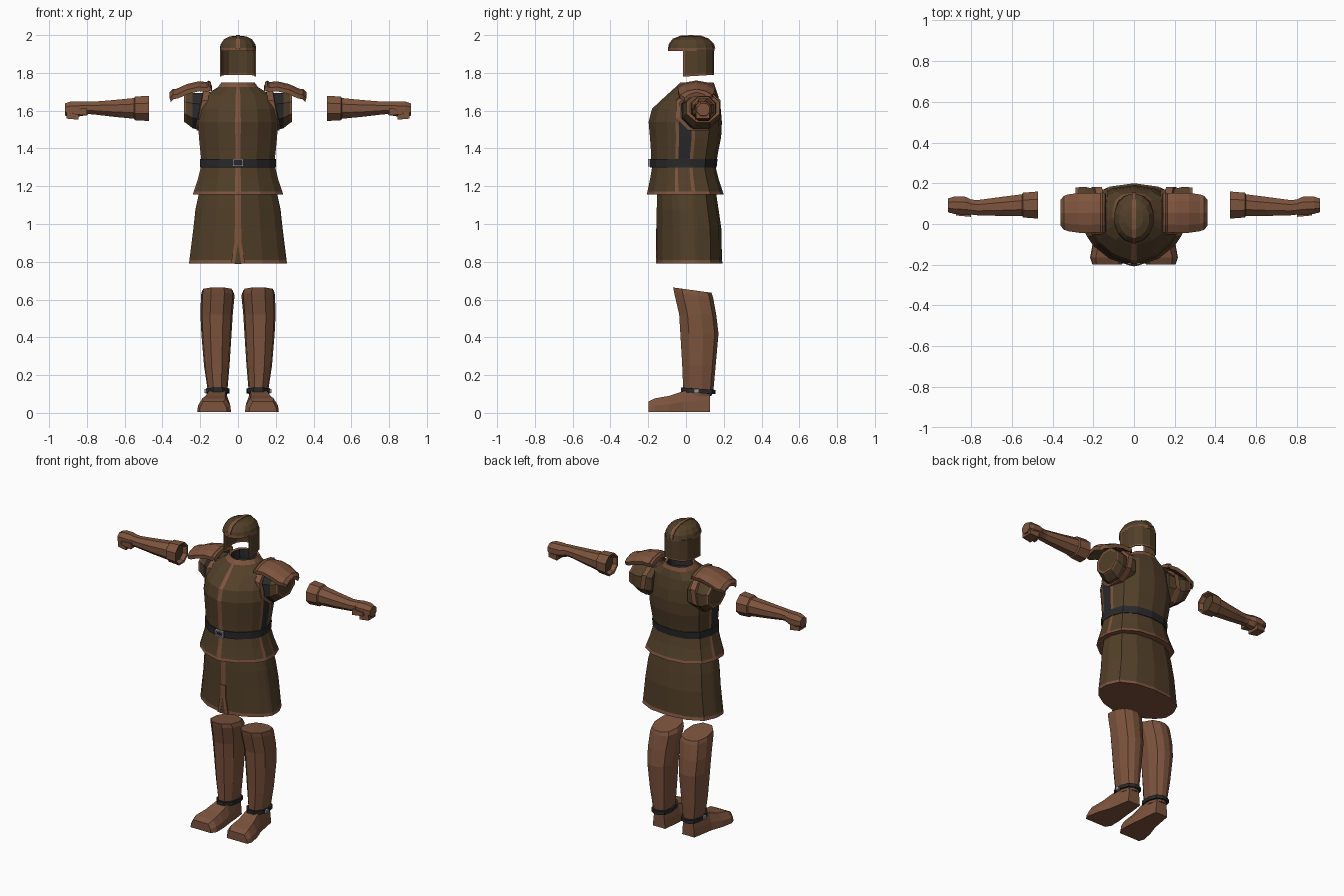
import bpy, bmesh, math
from mathutils import Vector


def material(name, rgb):
    m = bpy.data.materials.new(name)
    m.diffuse_color = (*rgb, 1)
    return m


MATS = [material("dark_brown_cloth", (0.083, 0.050, 0.022)),
        material("brown_leather", (0.205, 0.088, 0.047)),
        material("black_leather", (0.022, 0.021, 0.023)),
        material("steel", (0.30, 0.32, 0.35))]
CLOTH, LEATHER, BLACK, STEEL = range(4)


def skin(name, rings, mat, caps=(None, None), side=1, closed=True, thick=0):
    """Join rings of points into a surface; mat is an index or mat(row, seg)."""
    bm = bmesh.new()
    vs = [[bm.verts.new((p[0] * side, p[1], p[2])) for p in r] for r in rings]
    n = len(vs[0])
    for i in range(len(vs) - 1):
        for j in range(n if closed else n - 1):
            k = (j + 1) % n
            f = bm.faces.new((vs[i][j], vs[i][k], vs[i + 1][k], vs[i + 1][j]))
            f.material_index = mat(i, j) if callable(mat) else mat
    for ring, c in ((vs[0], caps[0]), (vs[-1], caps[1])):
        if c is not None:
            bm.faces.new(ring).material_index = c
    bmesh.ops.recalc_face_normals(bm, faces=bm.faces)
    me = bpy.data.meshes.new(name)
    bm.to_mesh(me)
    bm.free()
    for m in MATS:
        me.materials.append(m)
    ob = bpy.data.objects.new(name, me)
    bpy.context.collection.objects.link(ob)
    if thick:
        s = ob.modifiers.new("thickness", 'SOLIDIFY')
        s.thickness = thick
    return ob


def box(name, lo, hi, mat, side=1, taper=0.0):
    """Box along x, its far end narrowed by taper."""
    def ring(x, t):
        return [(x, lo[1] + t, lo[2] + t), (x, hi[1] - t, lo[2] + t),
                (x, hi[1] - t, hi[2] - t), (x, lo[1] + t, hi[2] - t)]
    return skin(name, [ring(lo[0], 0), ring(hi[0], taper)], mat, (mat, mat), side)


def level(section, z, x0, x1, yf, yb, tilt=0):
    cx, hx, cy, hy = (x0 + x1) / 2, (x1 - x0) / 2, (yf + yb) / 2, (yb - yf) / 2
    return [(cx + u * hx, cy + v * hy, z - tilt * v) for u, v in section]


def octagon(x, cy, cz, ry, rz, lean=0):
    a = [math.pi / 8 + i * math.pi / 4 for i in range(8)]
    return [(x - lean * math.sin(t), cy + ry * math.cos(t) * 1.06,
             cz + rz * math.sin(t) * 1.06) for t in a]


# Body cross-section: front stripe, side slits with trim
half = [(.07, -.985), (.5, -.82), (.84, -.5), (.97, -.27), (1, -.18), (1, .17),
        (.98, .27), (.86, .65), (.5, .92)]
BODY = [(0, -1)] + half + [(0, 1)] + [(-u, v) for u, v in reversed(half)]


def fold(j):
    """Segment number counted from the front on either half."""
    return min(j, len(BODY) - 1 - j)


def body(rows):
    return [level(BODY, z, -w, w, f, b) for z, w, f, b in rows]


def torso_mat(i, j):
    s = fold(j)
    if i >= 6:
        return LEATHER if i < 8 else BLACK
    if s == 0 or (s in (4, 6) and i < 3):
        return LEATHER
    return BLACK if s == 5 and i < 3 else CLOTH


# Torso with collar and neck hole
skin("torso", body([(1.32, .192, -.183, .160), (1.39, .2, -.186, .172),
                    (1.46, .207, -.191, .186), (1.54, .212, -.198, .190),
                    (1.61, .2, -.180, .184), (1.68, .178, -.105, .170),
                    (1.725, .105, -.055, .155), (1.75, .088, -.03, .146),
                    (1.745, .075, -.02, .135), (1.69, .07, -.01, .13)]),
     torso_mat, (CLOTH, BLACK))

# Belt and buckle
skin("belt", body([(1.30, .192, -.18, .15), (1.30, .2, -.190, .162),
                   (1.345, .2, -.192, .167), (1.345, .19, -.18, .15)]), BLACK)
for z in (1.304, 1.337):
    box("buckle_bar", (-.03, -.2, z), (.03, -.187, z + .008), STEEL)
for x in (-.03, .022):
    box("buckle_side", (x, -.2, 1.304), (x + .008, -.187, 1.345), STEEL)

# Flared hem below the belt
skin("tunic_hem", body([(1.31, .194, -.178, .155), (1.24, .212, -.190, .172),
                        (1.172, .234, -.204, .195), (1.155, .24, -.208, .2)]),
     lambda i, j: LEATHER if i == 2 or fold(j) in (0, 4, 6) else CLOTH, (CLOTH, LEATHER))

# Long skirt with split front
skin("skirt", body([(1.17, .205, -.153, .158), (1.08, .225, -.155, .172),
                    (.97, .237, -.155, .188), (.81, .257, -.155, .190),
                    (.79, .26, -.156, .194)]),
     lambda i, j: LEATHER if i == 3 or (fold(j) == 0 and i < 2) else CLOTH,
     (CLOTH, LEATHER))
for s in (1, -1):
    skin("skirt_split_trim", [[(0, -.158, .975), (.018, -.156, .975), (.018, -.15, .975), (0, -.15, .975)],
                              [(0, -.158, .90), (.019, -.156, .90), (.019, -.15, .90), (0, -.15, .90)],
                              [(.017, -.16, .79), (.037, -.158, .79), (.037, -.15, .79), (.017, -.15, .79)]],
         LEATHER, (LEATHER, LEATHER), s)
skin("skirt_split", [[(-.001, -.1575, .9), (.001, -.1575, .9)],
                     [(-.018, -.1585, .789), (.018, -.1585, .789)]], CLOTH, closed=False)

# Helmet dome, rim, crest and neck guard
OVAL = [(math.sin(k * math.pi / 7), -math.cos(k * math.pi / 7)) for k in range(14)]
skin("helmet_dome", [level(OVAL, z, -w, w, f, b) for z, w, f, b in
                     [(1.915, .098, -.095, .150), (1.932, .099, -.094, .152),
                      (1.952, .094, -.088, .146), (1.978, .076, -.068, .120),
                      (1.993, .045, -.028, .078), (1.996, .015, .01, .04)]],
     lambda i, j: LEATHER if i == 0 else CLOTH, (CLOTH, CLOTH))
crest = [(-.095, 1.93), (-.091, 1.953), (-.07, 1.981), (-.028, 1.997), (.025, 2.0),
         (.08, 1.997), (.122, 1.981), (.149, 1.953), (.155, 1.93)]
skin("helmet_crest", [[(-.011, y, z), (.011, y, z),
                       (.011, y * .85 + .005, z - .014), (-.011, y * .85 + .005, z - .014)]
                      for y, z in crest], LEATHER, (LEATHER, LEATHER))
guard = [(.094, -.016), (.095, -.004), (.095, .06), (.083, .105), (.05, .137)]
guard = guard + [(0, .147)] + [(-x, y) for x, y in reversed(guard)]
skin("helmet_neck_guard", [[(x, y, z + (.06 * (y + .016) if k < 2 else 0)) for x, y in guard]
                           for k, z in enumerate((1.78, 1.789, 1.925))],
     lambda i, j: LEATHER if i == 0 or j in (0, 9) else CLOTH, closed=False, thick=.006)

BOOT = [(.4, -1), (.9, -.55), (1, .2), (.75, .8), (.25, 1),
        (-.25, 1), (-.75, .8), (-1, .2), (-.9, -.55), (-.4, -1)]

for s, tag in ((1, "left"), (-1, "right")):
    # Sleeve stub and armhole trim
    skin(tag + "_sleeve", [octagon(.13, .07, 1.6, .1, .1), octagon(.2, .075, 1.595, .1, .1),
                           octagon(.24, .085, 1.6, .1, .095), octagon(.276, .09, 1.613, .092, .08),
                           octagon(.287, .09, 1.615, .09, .076), octagon(.285, .09, 1.615, .075, .062)],
         lambda i, j: LEATHER if i >= 3 else (BLACK if j in (2, 3, 4) and i < 2 else CLOTH),
         (CLOTH, CLOTH), s)
    skin(tag + "_armhole_trim", [octagon(.165, .065, 1.61, .12, .115, .02),
                                 octagon(.2, .065, 1.605, .12, .113, .02),
                                 octagon(.205, .065, 1.605, .1, .095, .02)], LEATHER, side=s)

    # Curved shoulder plate
    plate = []
    for x, z, hy in ((.143, 1.752, .096), (.155, 1.76, .1), (.165, 1.752, .097),
                     (.21, 1.755, .098), (.27, 1.741, .098), (.325, 1.716, .09),
                     (.345, 1.714, .083), (.362, 1.698, .062)):
        top = [(x, .055 + t * hy, z - .03 * t * t) for t in (-1, -.6, 0, .6, 1)]
        plate.append(top + [(x - .006, p[1] * .96, p[2] - .022) for p in reversed(top)])
    skin(tag + "_shoulder_plate", plate, lambda i, j: CLOTH if 5 <= j <= 8 else LEATHER,
         (LEATHER, LEATHER), s)

    # Forearm with flared cuff
    skin(tag + "_forearm", [octagon(.5, .093, 1.612, .05, .05), octagon(.475, .093, 1.612, .06, .058),
                            octagon(.472, .093, 1.612, .068, .068), octagon(.545, .093, 1.612, .062, .064),
                            octagon(.55, .093, 1.612, .054, .056), octagon(.66, .086, 1.612, .047, .045),
                            octagon(.77, .08, 1.614, .038, .034), octagon(.815, .085, 1.615, .038, .033)],
         LEATHER, (CLOTH, LEATHER), s)
    # Closed fist: palm, knuckles, curled fingers and thumb
    skin(tag + "_fist", [octagon(.795, .085, 1.612, .034, .034), octagon(.83, .09, 1.61, .045, .04),
                         octagon(.885, .092, 1.608, .043, .042), octagon(.915, .092, 1.606, .034, .033)],
         LEATHER, (LEATHER, LEATHER), s)
    box(tag + "_fingers", (.845, .048, 1.552), (.907, .13, 1.6), LEATHER, s, .006)
    box(tag + "_thumb", (.80, .035, 1.575), (.875, .065, 1.613), LEATHER, s, .007)

    # Tall boot shaft
    skin(tag + "_boot_shaft", [level(BOOT, z, a, b, f, k, t) for z, a, b, f, k, t in
                               [(.09, .058, .155, -.012, .135, 0), (.13, .055, .162, -.015, .146, 0),
                                (.25, .045, .180, -.020, .157, 0), (.42, .034, .194, -.030, .172, 0),
                                (.52, .028, .199, -.036, .160, 0), (.625, .018, .196, -.063, .143, .012),
                                (.65, .028, .190, -.068, .135, .014)]], LEATHER, (LEATHER, LEATHER), s)
    # Foot, widening toward the toe
    skin(tag + "_foot", [[(a, y, .006), (b, y, .006), (b - .004, y, h * .5),
                          (b - c, y, h), (a + c, y, h), (a + .004, y, h * .5)]
                         for y, h, a, b, c in
                         [(.128, .115, .062, .150, .012), (.06, .12, .053, .162, .012),
                          (-.015, .115, .047, .175, .020), (-.09, .09, .038, .202, .030),
                          (-.165, .077, .037, .216, .028), (-.198, .060, .058, .205, .02)]],
         LEATHER, (LEATHER, LEATHER), s)
    # Ankle strap and buckle
    skin(tag + "_ankle_strap", [level(BOOT, z, .055 - g, .160 + g, -.015 - g, .144 + g, .006)
                                for z, g in ((.105, 0), (.105, .011), (.128, .011), (.128, 0))],
         BLACK, side=s)
    box(tag + "_ankle_buckle", (.163, .04, .104), (.177, .068, .128), STEEL, s, .002)
